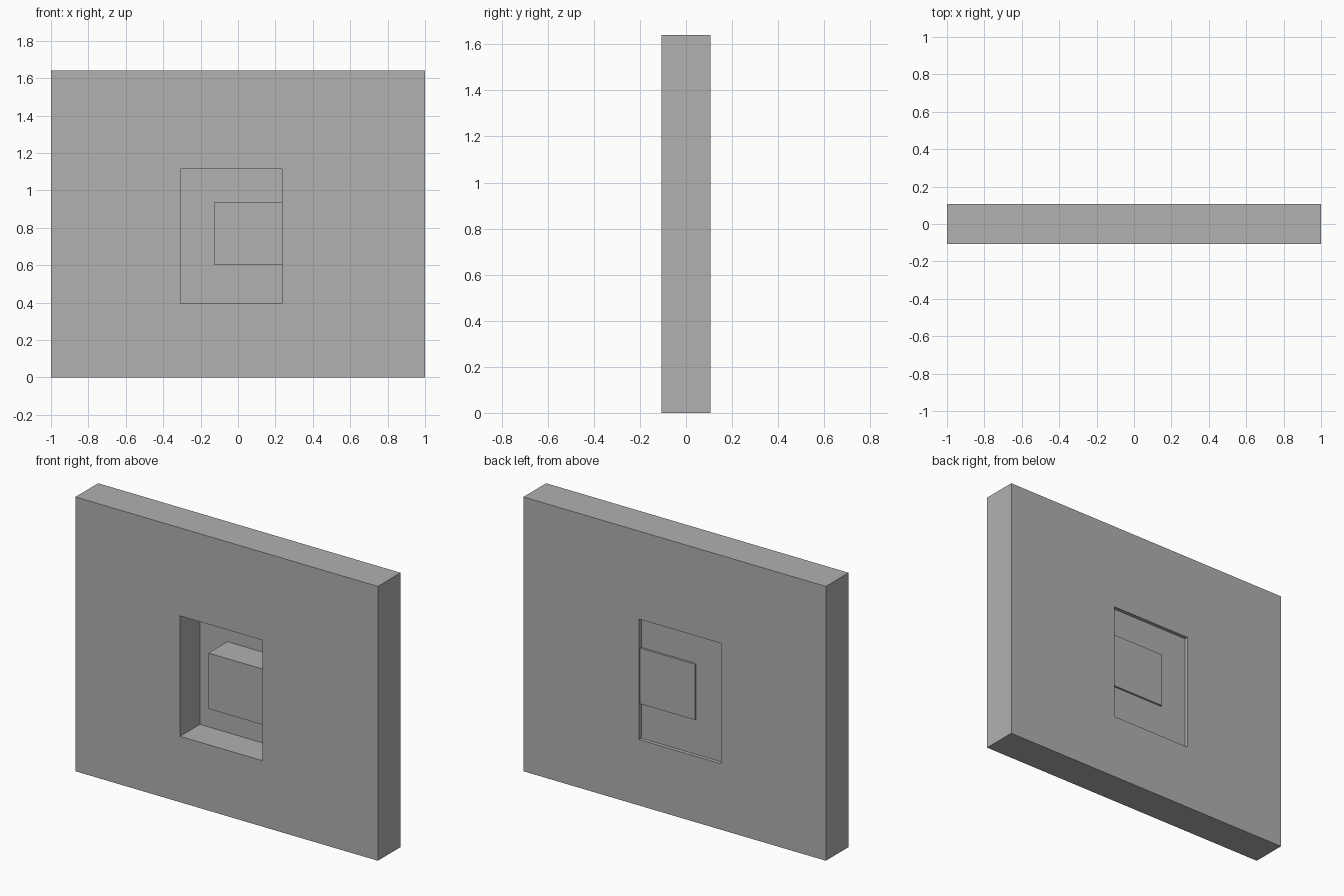
import bpy

default_cube = bpy.data.objects.get("Cube")
if default_cube:
    bpy.data.objects.remove(default_cube, do_unlink=True)

grey = bpy.data.materials.new("plain grey")
grey.use_nodes = True
colour = (0.44, 0.44, 0.44, 1)
grey.diffuse_color = colour
grey.node_tree.nodes["Principled BSDF"].inputs["Base Color"].default_value = colour


def box(name, low, high):
    """Add a box between two opposite corners."""
    centre = [(a + b) / 2 for a, b in zip(low, high)]
    bpy.ops.mesh.primitive_cube_add(size=1, location=centre)
    obj = bpy.context.object
    obj.name = name
    obj.scale = [b - a for a, b in zip(low, high)]
    bpy.ops.object.transform_apply(location=False, rotation=False, scale=True)
    obj.data.materials.append(grey)
    return obj


half_depth = 0.107
left, right, bottom, top = -0.308, 0.236, 0.394, 1.114

# Wall with a rectangular opening cut right through
wall = box("wall", (-1, -half_depth, 0), (1, half_depth, 1.64))
cutter = box("opening_cutter", (left, -1, bottom), (right, 1, top))
cut = wall.modifiers.new("opening", "BOOLEAN")
cut.operation = "DIFFERENCE"
cut.solver = "EXACT"
cut.object = cutter
bpy.context.view_layer.objects.active = wall
bpy.ops.object.modifier_apply(modifier=cut.name)
bpy.data.objects.remove(cutter, do_unlink=True)

# Thin panel closing the opening close to the back
box("opening_panel", (left, 0.08, bottom), (right, 0.085, top))

# Block standing in the opening and showing through the panel
box("inner_block", (-0.127, -0.098, 0.604), (right, 0.097, 0.937))
